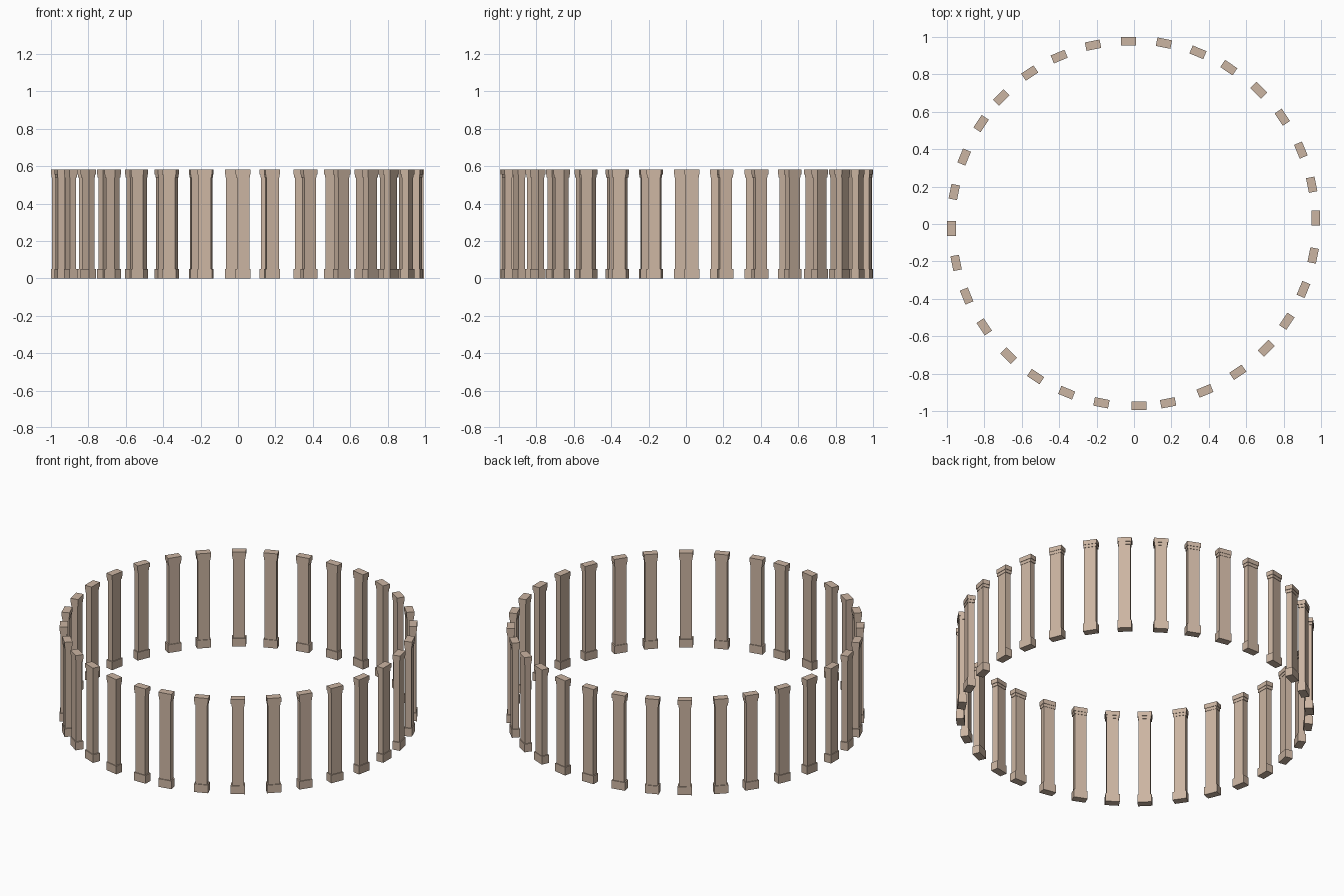
import bpy, bmesh, math
from mathutils import Matrix

if "Cube" in bpy.data.objects:
    bpy.data.objects.remove(bpy.data.objects["Cube"])

# stone colour
stone = bpy.data.materials.new("stone")
stone.diffuse_color = (0.60, 0.46, 0.36, 1)
stone.use_nodes = True
stone.node_tree.nodes["Principled BSDF"].inputs["Base Color"].default_value = stone.diffuse_color

# plan positions, clockwise from the back; each faces outward in 11.25 degree steps
SPOTS = [(-.03, .977), (.16, .967), (.342, .918), (.507, .836),
         (.667, .715), (.793, .571), (.892, .395), (.95, .21),
         (.972, .032), (.958, -.168), (.906, -.35), (.817, -.52),
         (.707, -.664), (.555, -.793), (.379, -.892), (.182, -.956),
         (.027, -.972), (-.174, -.956), (-.36, -.902), (-.526, -.816),
         (-.67, -.704), (-.801, -.55), (-.895, -.385), (-.951, -.208),
         (-.976, -.024), (-.961, .171), (-.908, .358), (-.817, .537),
         (-.71, .676), (-.558, .807), (-.4, .895), (-.219, .956)]

# stepped outline of one pilaster: (width, depth, z) per ring
RINGS = [(.080, .046, 0), (.080, .046, .05),            # plinth
         (.067, .037, .05), (.067, .037, .538),         # shaft
         (.074, .041, .538), (.074, .041, .556),        # necking
         (.080, .046, .556), (.080, .046, .583)]        # cap slab


def pilaster_mesh():
    bm = bmesh.new()
    loops = [[bm.verts.new((sx * w / 2, sy * d / 2, z))
              for sx, sy in ((-1, -1), (1, -1), (1, 1), (-1, 1))]
             for w, d, z in RINGS]
    for a, b in zip(loops, loops[1:]):
        for i in range(4):
            j = (i + 1) % 4
            bm.faces.new((a[i], a[j], b[j], b[i]))
    bm.faces.new(loops[0][::-1])
    bm.faces.new(loops[-1])
    bmesh.ops.recalc_face_normals(bm, faces=bm.faces)
    me = bpy.data.meshes.new("pilaster")
    bm.to_mesh(me)
    bm.free()
    me.materials.append(stone)
    return me


# ring of pilasters sharing one mesh
mesh = pilaster_mesh()
for k, (x, y) in enumerate(SPOTS):
    ob = bpy.data.objects.new(f"pilaster_{k + 1:02d}", mesh)
    ob.matrix_world = (Matrix.Translation((x, y, 0))
                       @ Matrix.Rotation(-k * math.tau / 32, 4, 'Z'))
    bpy.context.collection.objects.link(ob)
